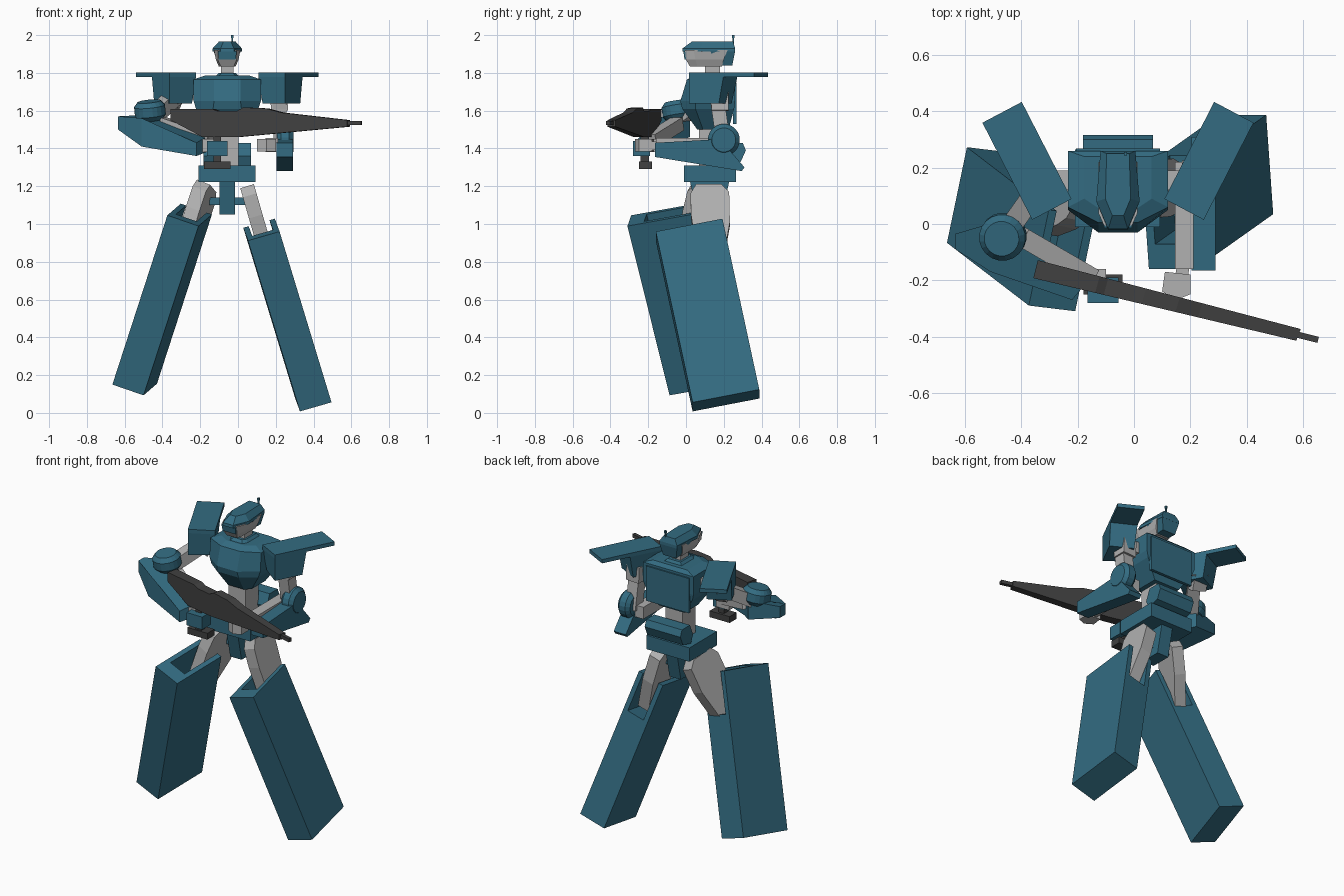
import bpy, bmesh, math
from mathutils import Vector as V

if "Cube" in bpy.data.objects:
    bpy.data.objects.remove(bpy.data.objects["Cube"])

CX = -0.057  # torso centre line


def material(name, rgb):
    m = bpy.data.materials.new(name)
    m.diffuse_color = (*rgb, 1)
    m.use_nodes = True
    m.node_tree.nodes["Principled BSDF"].inputs["Base Color"].default_value = m.diffuse_color
    return m


TEAL = material("teal armour", (0.033, 0.148, 0.22))
GREY = material("light grey frame", (0.44, 0.44, 0.44))
DARK = material("dark gunmetal", (0.052, 0.052, 0.052))


def loft(name, rings, mat):
    """Skin equal-length rings of points and cap both ends."""
    bm = bmesh.new()
    rows = [[bm.verts.new(p) for p in r] for r in rings]
    n = len(rows[0])
    for a, b in zip(rows, rows[1:]):
        for i in range(n):
            bm.faces.new((a[i], a[(i + 1) % n], b[(i + 1) % n], b[i]))
    bm.faces.new(rows[0][::-1])
    bm.faces.new(rows[-1])
    bmesh.ops.recalc_face_normals(bm, faces=bm.faces)
    me = bpy.data.meshes.new(name)
    bm.to_mesh(me)
    bm.free()
    me.materials.append(mat)
    ob = bpy.data.objects.new(name, me)
    bpy.context.collection.objects.link(ob)
    return ob


def slab(name, corner, u, v, w, mat):
    """Box from a corner and three edge vectors."""
    c, u, v, w = V(corner), V(u), V(v), V(w)
    ring = [c, c + u, c + u + v, c + v]
    return loft(name, [ring, [p + w for p in ring]], mat)


def box(name, x0, x1, y0, y1, z0, z1, mat):
    return slab(name, (x0, y0, z0), (x1 - x0, 0, 0), (0, y1 - y0, 0), (0, 0, z1 - z0), mat)


def beam(name, a, b, w, d, mat, side=(1, 0, 0), end=1.0):
    """Rectangular bar from a to b, w along side, d across it."""
    a, b = V(a), V(b)
    ax = (b - a).normalized()
    s = V(side) - ax * ax.dot(V(side))
    s.normalize()
    t = ax.cross(s)
    ring = lambda p, k: [p + s * w * i * k + t * d * j * k
                         for i, j in ((-.5, -.5), (.5, -.5), (.5, .5), (-.5, .5))]
    return loft(name, [ring(a, 1), ring(b, end)], mat)


def disc(name, c, axis, r, h, mat, n=20):
    """Disc with chamfered rims."""
    c, ax = V(c), V(axis).normalized()
    s = ax.orthogonal().normalized()
    t = ax.cross(s)
    ang = [2 * math.pi * i / n for i in range(n)]
    ring = lambda k, o: [c + ax * o + (s * math.cos(a) + t * math.sin(a)) * r * k for a in ang]
    return loft(name, [ring(.75, -h / 2), ring(1, -h / 4), ring(1, h / 4), ring(.75, h / 2)], mat)


def outline(half, z, dy=0.0):
    """Closed mirrored plan outline from (half width, y) points."""
    return [(CX + x, y + dy, z) for x, y in half] + [(CX - x, y + dy, z) for x, y in half[::-1]]


# torso, collar and waist
loft("chest", [outline([(.055, .06), (.09, .09), (.09, .225)], 1.50),
               outline([(.075, -.02), (.165, .05), (.165, .255)], 1.61),
               outline([(.07, -.03), (.178, .05), (.178, .26)], 1.65),
               outline([(.07, .005), (.178, .06), (.178, .26)], 1.765),
               outline([(.06, .05), (.12, .09), (.12, .24)], 1.785)], TEAL)
loft("collar", [outline([(.05, .05), (.07, .09), (.07, .22)], 1.775),
                outline([(.03, .08), (.045, .10), (.045, .20)], 1.80)], TEAL)
box("back_panel", CX - .15, CX + .15, .25, .268, 1.53, 1.75, TEAL)
box("waist", CX - .06, CX + .06, .07, .20, 1.29, 1.54, GREY)
box("hips", -.21, .093, -.01, .265, 1.222, 1.31, TEAL)
hexa = [(.19, 1.36), (.22, 1.43), (.30, 1.43), (.317, 1.39), (.29, 1.33), (.21, 1.31)]
loft("rear_pack", [[(x, y, z) for y, z in hexa] for x in (CX - .125, CX + .125)], TEAL)
loft("crotch", [outline([(.04, .06), (.04, .19)], 1.05), outline([(.04, .02), (.04, .23)], 1.23)], TEAL)
box("hip_axle", -.15, .06, .10, .15, 1.10, 1.14, TEAL)
box("shoulder_axle", -.32, .21, .12, .19, 1.66, 1.73, GREY)

# head
box("neck", CX - .032, CX + .032, .10, .18, 1.77, 1.87, GREY)
loft("face", [outline([(.035, .02), (.045, .06), (.045, .19)], 1.835),
              outline([(.05, .0), (.06, .05), (.06, .20)], 1.87),
              outline([(.05, -.005), (.07, .04), (.07, .22)], 1.92)], GREY)
loft("helmet", [outline([(.035, -.02), (.077, .08), (.062, .26)], 1.912),
                outline([(.035, -.018), (.077, .08), (.062, .26)], 1.93),
                outline([(.02, .03), (.045, .09), (.04, .25)], 1.965)], TEAL)
loft("helmet_back", [outline([(.04, .15), (.045, .245)], 1.84),
                     outline([(.072, .13), (.062, .26)], 1.915)], TEAL)
loft("visor", [outline([(.045, -.008), (.045, .01)], 1.872),
               outline([(.05, -.014), (.05, .01)], 1.915)], TEAL)
beam("antenna", (-.03, .25, 1.90), (-.03, .25, 1.99), .008, .008, TEAL)
box("antenna_tip", -.036, -.024, .244, .256, 1.985, 2.0, TEAL)

# shoulder armour, mirrored about the torso centre line
for s, tag in ((1, "left"), (-1, "right")):
    fwd, wid = V((s * .177, .345, 0)), V((s * .14, -.074, 0))
    c = V((CX + s * .165, .089, 0))
    slab(tag + "_shoulder_plate", c + V((0, 0, 1.778)), wid, fwd, (0, 0, .024), TEAL)
    low = [c + wid * a + fwd * b + V((0, 0, 1.638)) for a, b in ((.08, .06), (1, .0), (1, .46), (.08, .46))]
    top = [c + wid * a + fwd * b + V((0, 0, 1.78)) for a, b in ((0, 0), (1, 0), (1, .53), (0, .53))]
    loft(tag + "_shoulder", [low, top], TEAL)

# left arm
beam("left_shoulder_joint", (.215, .18, 1.70), (.22, .18, 1.60), .09, .09, GREY)
beam("left_upper_arm", (.22, .165, 1.66), (.225, .20, 1.42), .07, .075, GREY)
disc("left_elbow", (.25, .20, 1.445), (1, 0, 0), .085, .085, TEAL)
arm = [(-.165, 1.43), (-.165, 1.355), (.295, 1.28), (.31, 1.30), (.24, 1.38), (.19, 1.45), (.02, 1.44)]
loft("left_forearm_shell", [[(x, y, z) for y, z in arm] for x in (.205, .29)], TEAL)
box("left_forearm", .145, .212, -.16, .22, 1.38, 1.455, GREY)
beam("left_wrist", (.175, -.15, 1.415), (.165, -.21, 1.415), .045, .045, GREY)
loft("left_hand", [[(.10, -.24, z), (.15, -.27, z), (.20, -.25, z), (.20, -.18, z), (.11, -.17, z)]
                   for z in (1.385, 1.45)], GREY)

# right arm
beam("right_shoulder_joint", (-.33, .18, 1.70), (-.36, .12, 1.63), .09, .09, GREY)
beam("right_upper_arm", (-.34, .13, 1.67), (-.46, -.04, 1.56), .075, .075, GREY, side=(0, 0, 1))
disc("right_elbow", (-.466, -.045, 1.60), (-.1, -.15, 1), .083, .10, TEAL)
plan = [(-.635, -.035, 1.50, 1.57), (-.635, -.09, 1.50, 1.57), (-.51, -.17, 1.41, 1.56),
        (-.22, -.27, 1.36, 1.43), (-.17, -.21, 1.38, 1.46), (-.36, -.07, 1.43, 1.54), (-.45, .02, 1.46, 1.58)]
loft("right_forearm_shell", [[(x, y, z) for x, y, z, _ in plan], [(x, y, z) for x, y, _, z in plan]], TEAL)
beam("right_forearm", (-.40, -.045, 1.53), (-.15, -.19, 1.44), .07, .07, GREY, side=(0, 0, 1))
box("right_hand", -.19, -.10, -.23, -.16, 1.38, 1.45, GREY)
box("right_hand_guard", -.165, -.055, -.28, -.19, 1.36, 1.44, TEAL)

# rifle: side profile drawn along its slanted axis, thinner toward the muzzle
gun = [(-.35, 1.61), (-.13, 1.61), (-.10, 1.597), (0, 1.597), (.035, 1.617), (.155, 1.612), (.235, 1.59),
       (.585, 1.55), (.585, 1.515), (0, 1.46), (-.18, 1.46), (-.35, 1.55)]
mid = lambda x: -.163 - .25 * (x + .34)
loft("rifle_body", [[(x + k * .008, mid(x) + k * (.032 - .012 * (x + .35)), z) for x, z in gun]
                    for k in (-1, 1)], DARK)
beam("rifle_muzzle", (.57, mid(.57), 1.535), (.655, mid(.655), 1.535), .022, .022, DARK, side=(0, 0, 1))
box("rifle_grip", -.13, -.09, -.24, -.195, 1.30, 1.49, DARK)
box("rifle_magazine", -.18, -.04, -.25, -.18, 1.29, 1.33, DARK)


# thighs: rounded-top plates running into the boots
def thigh(name, top, down, depth, thick):
    t, d, p, w = V(top), V(down), V(depth), V(thick)
    prof = [(-.35, 0), (.3, 0), (.5, .1), (.5, .5), (.3, 1), (-.35, 1), (-.5, .4), (-.5, .12)]
    ring = [t + p * a + d * b for a, b in prof]
    loft(name, [[q - w / 2 for q in ring], [q + w / 2 for q in ring]], GREY)


thigh("left_thigh", (.048, .125, 1.20), (.115, .01, -.40), (0, .205, 0), (.072, 0, .022))
thigh("right_thigh", (-.165, .12, 1.20), (-.125, -.09, -.37), (.05, .19, -.06), (.07, -.015, -.028))


# boots: long boxes with a slot open at the top and back
def boot(name, corner, down, depth, width):
    c, dn, dp, w = V(corner), V(down), V(depth), V(width)
    body = slab(name, c, dn, dp, w, TEAL)
    cutter = slab(name + "_cutter", c + w * .17 + dp * .25 - dn * .1, dn * .36, dp * .9, w * .66, TEAL)
    cutter.hide_render = True
    cutter.hide_viewport = True
    m = body.modifiers.new("slot", "BOOLEAN")
    m.operation, m.object, m.solver = "DIFFERENCE", cutter, "EXACT"


boot("left_boot", (.22, -.16, .96), (.275, .195, -.904), (-.025, .353, .068), (-.167, 0, -.048))
boot("right_boot", (-.374, -.29, 1.046), (-.291, .223, -.896), (.071, .34, .0615), (.165, -.02, -.057))
